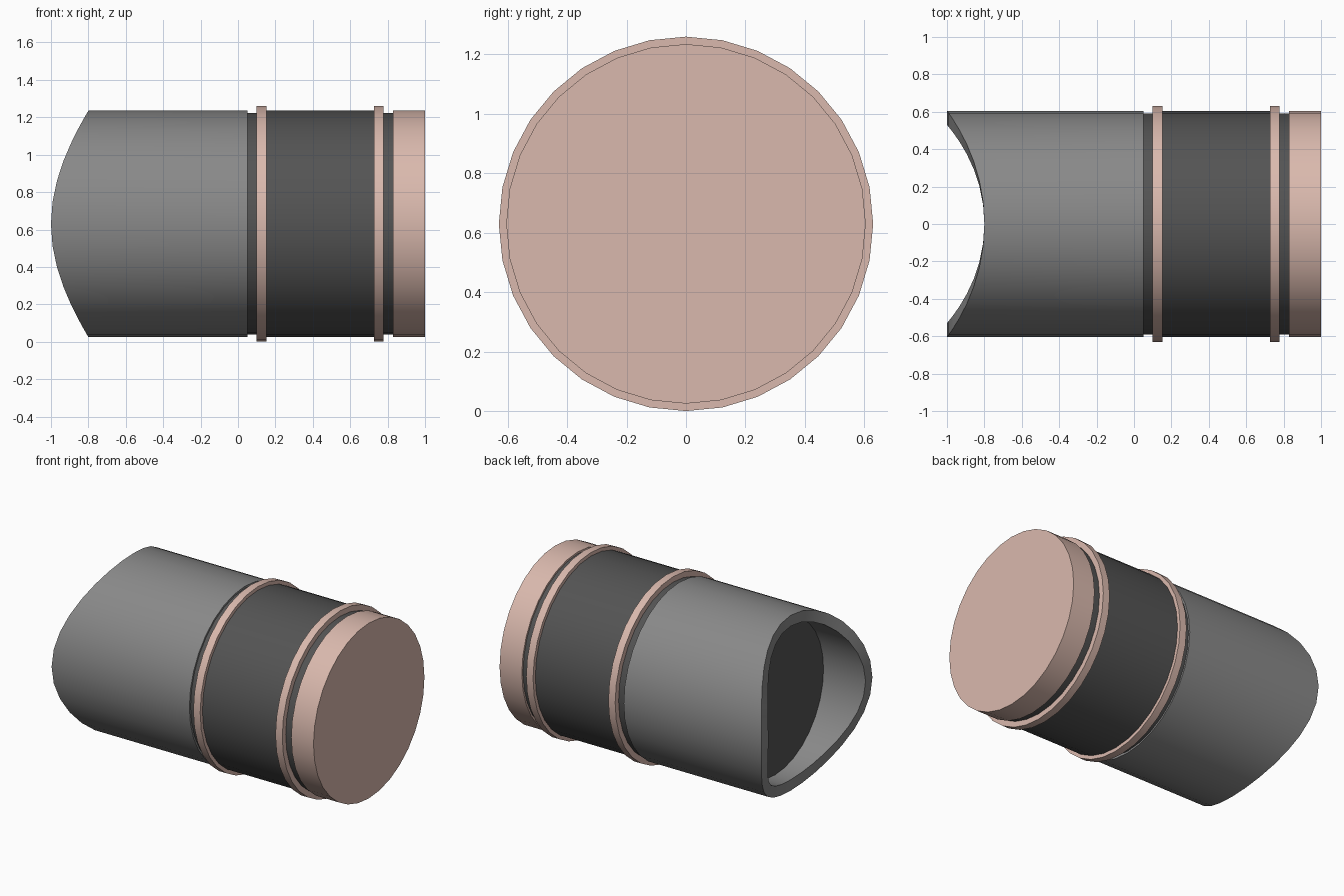
import bpy, bmesh, math

if "Cube" in bpy.data.objects:
    bpy.data.objects.remove(bpy.data.objects["Cube"])

SIDES = 32
ZC = 0.63          # height of the pipe axis


def material(name, rgb):
    m = bpy.data.materials.new(name)
    m.diffuse_color = (*rgb, 1.0)
    m.use_nodes = True
    m.node_tree.nodes["Principled BSDF"].inputs["Base Color"].default_value = m.diffuse_color
    return m


GREY = material("mid grey", (0.25, 0.25, 0.25))
DARK = material("dark grey", (0.088, 0.088, 0.088))
PINK = material("dusty pink", (0.70, 0.485, 0.42))


def lathe(name, profile, mat, closed=False, shift=None):
    """Spin (x, radius) points around the x axis; radius 0 makes a cap end.
    shift(index, angle) gives an x offset for a profile point."""
    bm = bmesh.new()
    rings = []
    for k, (x, r) in enumerate(profile):
        ring = []
        for i in range(SIDES):
            a = 2 * math.pi * i / SIDES
            dx = shift(k, a) if shift else 0.0
            ring.append(bm.verts.new((x + dx, r * math.sin(a), ZC + r * math.cos(a))))
        rings.append(ring)
    pairs = list(zip(rings, rings[1:]))
    if closed:
        pairs.append((rings[-1], rings[0]))
    else:
        bm.faces.new(rings[0])
        bm.faces.new(rings[-1])
    for p, q in pairs:
        for i in range(SIDES):
            j = (i + 1) % SIDES
            bm.faces.new((p[i], p[j], q[j], q[i]))
    bmesh.ops.recalc_face_normals(bm, faces=bm.faces)
    me = bpy.data.meshes.new(name)
    bm.to_mesh(me)
    bm.free()
    me.materials.append(mat)
    ob = bpy.data.objects.new(name, me)
    bpy.context.collection.objects.link(ob)
    bpy.ops.object.select_all(action='DESELECT')
    ob.select_set(True)
    bpy.context.view_layer.objects.active = ob
    bpy.ops.object.shade_smooth_by_angle(angle=math.radians(35))
    return ob


# Pipe with a saddle-shaped open end (fits against a larger round pipe)
def saddle(k, a):
    big = 1.015
    y = 0.605 * math.sin(a)
    return math.sqrt(big * big - y * y) - big if k in (1, 2) else 0.0


lathe("saddle_pipe", [(0.052, 0.605), (-0.80, 0.605), (-0.80, 0.53), (0.052, 0.53)],
      GREY, closed=True, shift=saddle)

# Inner core: blocks the pipe bore and shows in the grooves
lathe("inner_core", [(-0.68, 0.529), (0.05, 0.529), (0.05, 0.592), (0.84, 0.592)], DARK)

# Dark sleeve between the two rings
lathe("sleeve", [(0.14, 0.605), (0.74, 0.605)], DARK)

# Raised rings
for i, x in enumerate((0.10, 0.727)):
    lathe(f"ring_{i + 1}", [(x, 0.63), (x + 0.052, 0.63)], PINK)

# End cap
lathe("end_cap", [(0.83, 0.605), (1.0, 0.605)], PINK)
